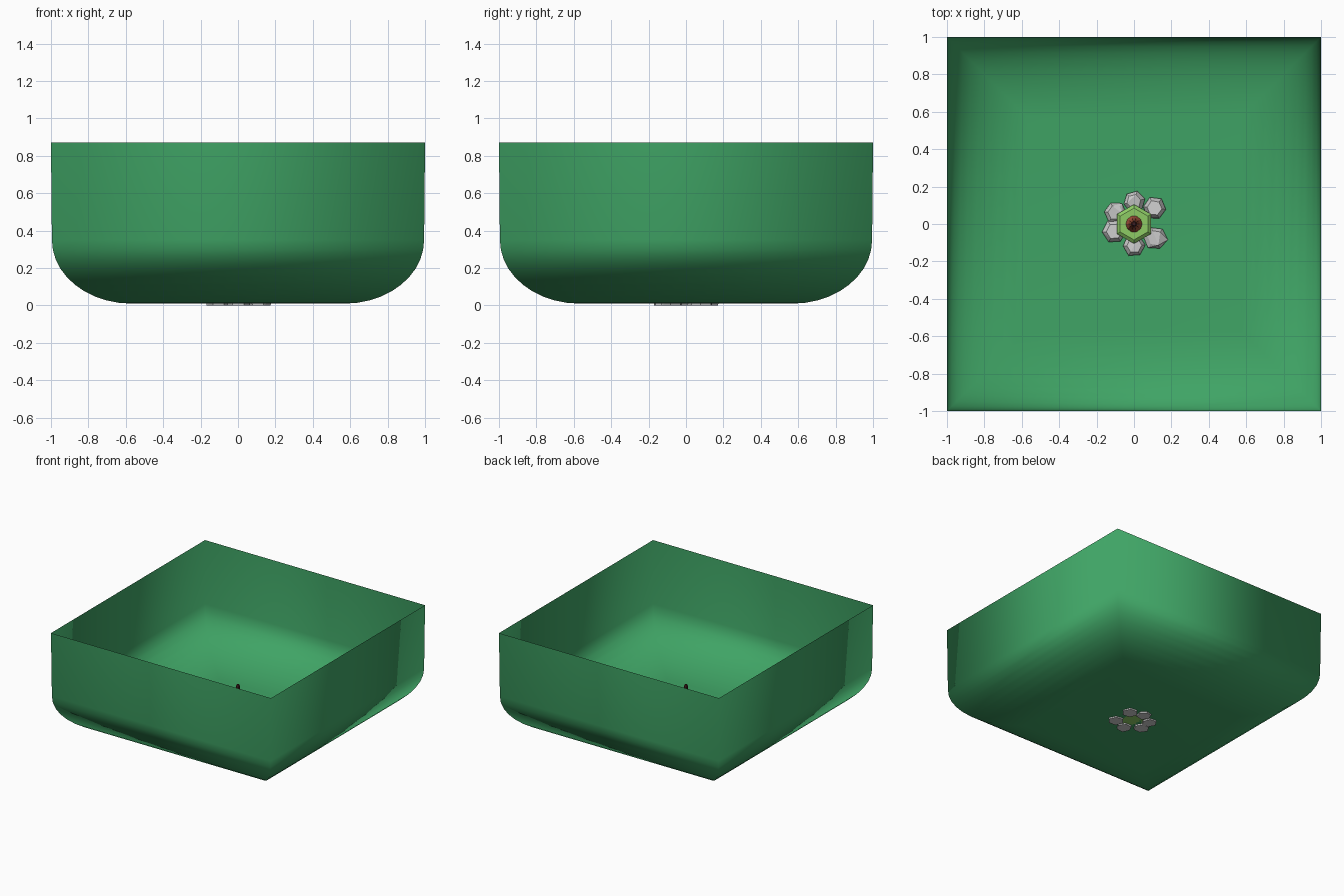
import bpy, bmesh, math, random
from mathutils import Vector

if "Cube" in bpy.data.objects:
    bpy.data.objects.remove(bpy.data.objects["Cube"])

random.seed(4)


def material(name, rgb):
    m = bpy.data.materials.new(name)
    m.diffuse_color = (*rgb, 1)
    m.use_nodes = True
    m.node_tree.nodes["Principled BSDF"].inputs["Base Color"].default_value = m.diffuse_color
    return m


GREEN = material("green", (0.05, 0.37, 0.13))
LIME = material("lime", (0.27, 0.6, 0.13))
RED = material("red_brown", (0.35, 0.08, 0.04))
DARK = material("dark_brown", (0.06, 0.015, 0.015))


def finish(bm, name, mat=None, smooth=False):
    me = bpy.data.meshes.new(name)
    for f in bm.faces:
        f.smooth = smooth
    bm.to_mesh(me)
    bm.free()
    ob = bpy.data.objects.new(name, me)
    bpy.context.collection.objects.link(ob)
    if mat:
        me.materials.append(mat)
    return ob


def lathe(name, profile, sides, mat, turn=0.0):
    """Stack of polygon rings (radius, z), closed at both ends."""
    bm = bmesh.new()
    rings = []
    for r, z in profile:
        rings.append([bm.verts.new((r * math.cos(turn + math.tau * i / sides),
                                    r * math.sin(turn + math.tau * i / sides), z))
                      for i in range(sides)])
    for a, b in zip(rings, rings[1:]):
        for i in range(sides):
            j = (i + 1) % sides
            bm.faces.new((a[i], a[j], b[j], b[i]))
    bm.faces.new(rings[0][::-1])
    bm.faces.new(rings[-1])
    return finish(bm, name, mat)


# Open square basin: mitred walls curving into a flat floor, single skin
profile = [(0.57 + 0.425 * math.sin(t), 0.01 + 0.34 * (1 - math.cos(t)))
           for t in [math.pi / 2 * i / 10 for i in range(11)]] + [(1.0, 0.87)]
bm = bmesh.new()
rings = [[bm.verts.new((sx * w, sy * w, z))
          for sx, sy in ((-1, -1), (1, -1), (1, 1), (-1, 1))] for w, z in profile]
bm.faces.new(rings[0][::-1])
for a, b in zip(rings, rings[1:]):
    for i in range(4):
        j = (i + 1) % 4
        bm.faces.new((a[i], a[j], b[j], b[i]))
finish(bm, "basin", GREEN, True)

# Ring of chipped stones
stones = [(0.0, 0.12, 0.062), (0.11, 0.085, 0.066), (0.115, -0.075, 0.068),
          (0.0, -0.115, 0.066), (-0.105, -0.04, 0.068), (-0.1, 0.06, 0.062)]
for k, (x, y, r) in enumerate(stones):
    bm = bmesh.new()
    turn = random.uniform(0, 1)
    h = random.uniform(0.05, 0.08)
    for scale, z in ((0.95, 0), (1.0, h * 0.5), (0.65, h)):
        for i in range(6):
            a = turn + math.tau * i / 6
            q = r * scale * random.uniform(0.88, 1.0)
            bm.verts.new((x + q * math.cos(a), y + q * math.sin(a),
                          z + (random.uniform(-0.006, 0.006) if z else 0)))
    res = bmesh.ops.convex_hull(bm, input=bm.verts)
    inner = [v for v in bm.verts if not v.link_faces]
    bmesh.ops.delete(bm, geom=inner, context='VERTS')
    bmesh.ops.dissolve_limit(bm, angle_limit=0.15, verts=bm.verts, edges=bm.edges)
    finish(bm, f"stone_{k + 1}")

# Six-sided grassy mound inside the stones
lathe("mound", [(0.1, 0.01), (0.105, 0.075), (0.085, 0.09)], 6, LIME, math.pi / 2)

# Tapering stem with a dark core and a red tip
lathe("stem", [(0.046, 0.085), (0.03, 0.12), (0.02, 0.2), (0.016, 0.29)], 10, RED)
lathe("stem_core", [(0.014, 0.28), (0.015, 0.32), (0.008, 0.335)], 8, DARK)
